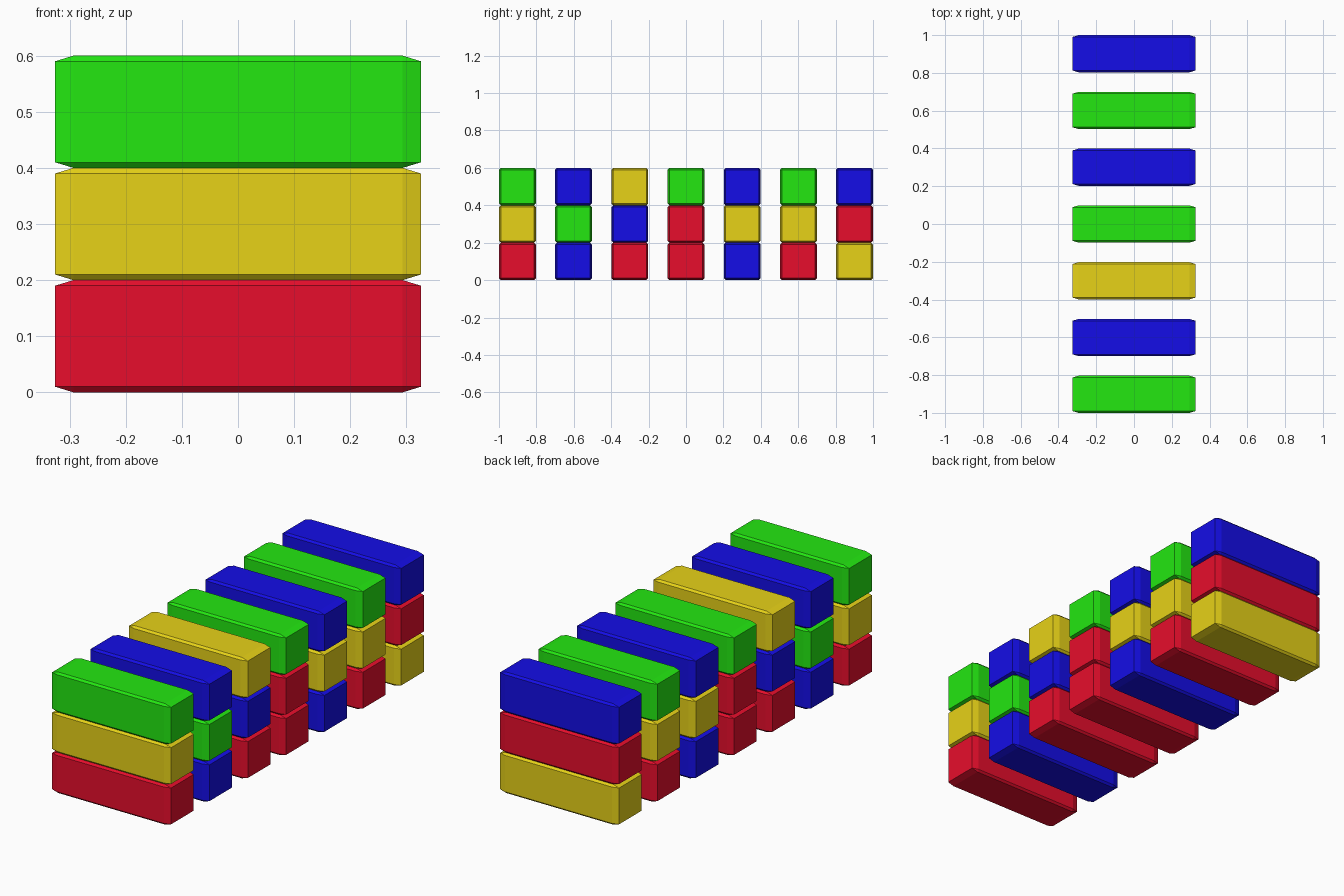
import bpy, bmesh

if "Cube" in bpy.data.objects:
    bpy.data.objects.remove(bpy.data.objects["Cube"])

COLORS = {
    "R": ("red", (0.8, 0.0042, 0.025, 1)),
    "G": ("green", (0.0168, 0.8, 0.0057, 1)),
    "B": ("blue", (0.0072, 0.0042, 0.8, 1)),
    "Y": ("yellow", (0.8, 0.646, 0.0088, 1)),
}
# Colours of each stack, bottom to top, ordered front to back
STACKS = ["RYG", "BGB", "RBY", "RRG", "BYB", "RYG", "YRB"]
LENGTH, DEPTH, HEIGHT = 0.652, 0.197, 0.2
PITCH = (2 - DEPTH) / (len(STACKS) - 1)


def block_mesh(name, color):
    # Chamfered cube, stretched afterwards so the chamfer is longer along x
    bm = bmesh.new()
    bmesh.ops.create_cube(bm, size=1)
    bmesh.ops.bevel(bm, geom=bm.edges[:], offset=0.05, segments=1,
                    profile=0.5, affect='EDGES')
    bmesh.ops.scale(bm, vec=(LENGTH, DEPTH, HEIGHT), verts=bm.verts[:])
    mesh = bpy.data.meshes.new(name + "_block")
    bm.to_mesh(mesh)
    bm.free()
    mat = bpy.data.materials.new(name)
    mat.diffuse_color = color
    mat.use_nodes = True
    mat.node_tree.nodes["Principled BSDF"].inputs["Base Color"].default_value = mat.diffuse_color
    mesh.materials.append(mat)
    return mesh


meshes = {key: block_mesh(*spec) for key, spec in COLORS.items()}

# Seven stacks of three blocks
for i, stack in enumerate(STACKS):
    for level, key in enumerate(stack):
        block = bpy.data.objects.new(
            f"{COLORS[key][0]}_block_{i + 1}_{level + 1}", meshes[key])
        block.location = (0, (i - 3) * PITCH, (level + 0.5) * HEIGHT)
        bpy.context.collection.objects.link(block)
